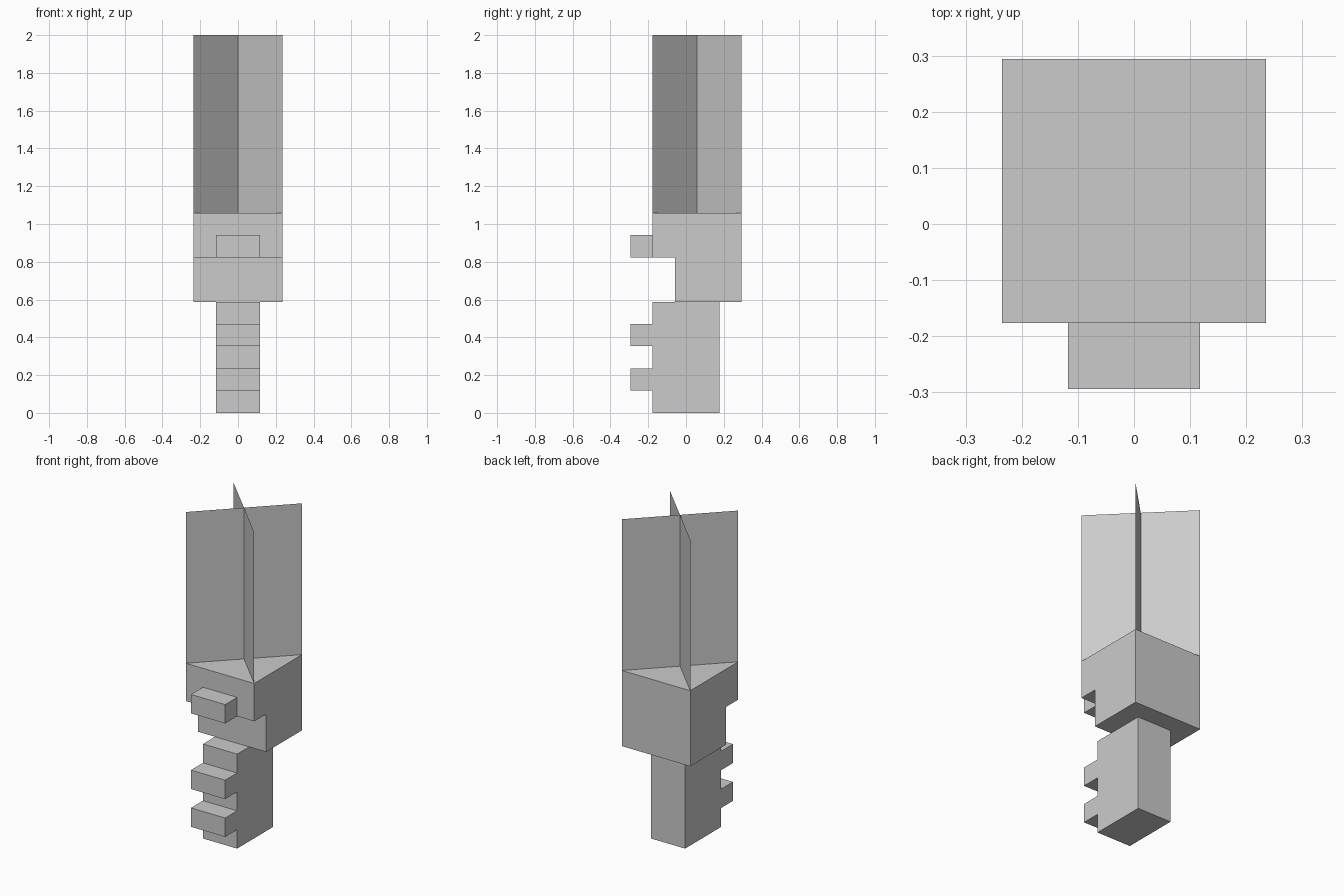
import bpy, bmesh

if "Cube" in bpy.data.objects:
    bpy.data.objects.remove(bpy.data.objects["Cube"])

U = 2 / 17  # the model sits on a 17-step grid


def make_object(name, bm):
    mesh = bpy.data.meshes.new(name)
    bm.to_mesh(mesh)
    bm.free()
    obj = bpy.data.objects.new(name, mesh)
    bpy.context.collection.objects.link(obj)
    return obj


def extrude_profile(name, half_width, profile):
    """Extrude a (y, z) side profile across x, in grid steps."""
    bm = bmesh.new()
    face = bm.faces.new([bm.verts.new((-half_width * U, y * U, z * U)) for y, z in profile])
    new = bmesh.ops.extrude_face_region(bm, geom=[face])["geom"]
    verts = [g for g in new if isinstance(g, bmesh.types.BMVert)]
    bmesh.ops.translate(bm, verts=verts, vec=(2 * half_width * U, 0, 0))
    bmesh.ops.recalc_face_normals(bm, faces=bm.faces)
    return make_object(name, bm)


# Handle with two finger ridges on its front
handle = [(1.5, 0), (-1.5, 0)]
for z in (1, 3):
    handle += [(-1.5, z), (-2.5, z), (-2.5, z + 1), (-1.5, z + 1)]
handle += [(-1.5, 5), (1.5, 5)]
extrude_profile("handle", 1, handle)

# Head block, stepped back below the front knob
extrude_profile("head", 2, [(2.5, 5), (-0.5, 5), (-0.5, 7), (-1.5, 7), (-1.5, 9), (2.5, 9)])
extrude_profile("front_knob", 1, [(-1.5, 7), (-2.5, 7), (-2.5, 8), (-1.5, 8)])

# Two thin upright sheets crossing along the diagonals of the head
for name, side in (("diagonal_sheet_a", 1), ("diagonal_sheet_b", -1)):
    bm = bmesh.new()
    corners = [(-2, -1.5, 9), (2, 2.5, 9), (2, 2.5, 17), (-2, -1.5, 17)]
    bm.faces.new([bm.verts.new((side * x * U, y * U, z * U)) for x, y, z in corners])
    make_object(name, bm)
